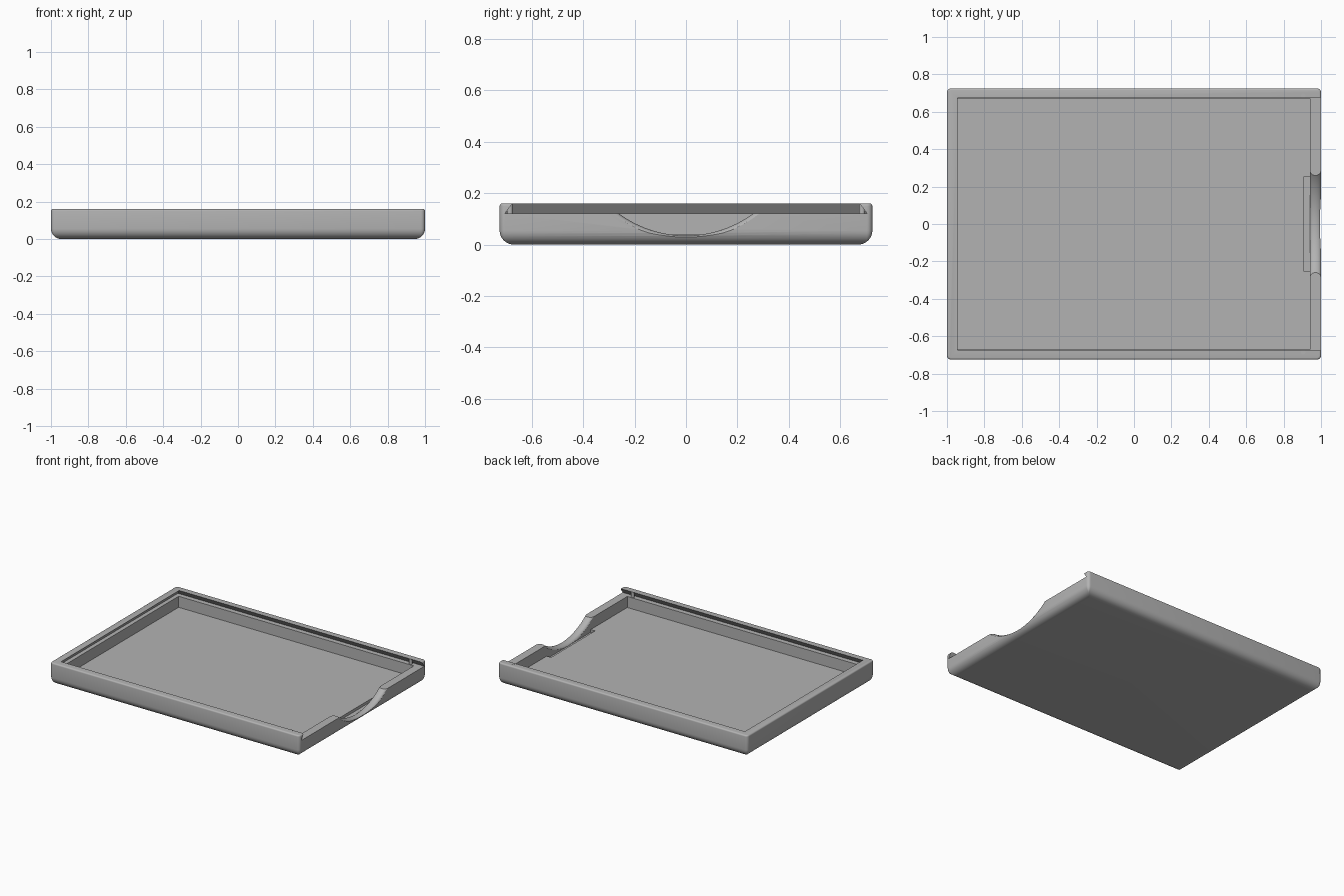
import bpy, bmesh, math

cube = bpy.data.objects.get("Cube")
if cube:
    bpy.data.objects.remove(cube, do_unlink=True)

grey = bpy.data.materials.new("plain grey")
grey.use_nodes = True
grey.diffuse_color = (0.45, 0.45, 0.45, 1)
grey.node_tree.nodes["Principled BSDF"].inputs["Base Color"].default_value = (0.45, 0.45, 0.45, 1)

HX, HY, HEIGHT = 1.0, 0.725, 0.16
LEDGE, FLOOR = 0.12, 0.04


def loft(name, rings):
    """Solid skinned through equal-length rings of points, capped at both ends."""
    bm = bmesh.new()
    loops = [[bm.verts.new(p) for p in ring] for ring in rings]
    n = len(loops[0])
    for a, b in zip(loops, loops[1:]):
        for i in range(n):
            j = (i + 1) % n
            bm.faces.new((a[i], a[j], b[j], b[i]))
    bm.faces.new(loops[0])
    bm.faces.new(loops[-1])
    bmesh.ops.recalc_face_normals(bm, faces=bm.faces)
    mesh = bpy.data.meshes.new(name)
    bm.to_mesh(mesh)
    bm.free()
    mesh.materials.append(grey)
    obj = bpy.data.objects.new(name, mesh)
    bpy.context.collection.objects.link(obj)
    return obj


def rect(x0, x1, hy, z):
    return [(x0, -hy, z), (x1, -hy, z), (x1, hy, z), (x0, hy, z)]


def rounded_rect(inset, z, steps=5):
    r = max(0.022 - inset, 0.003)
    cx, cy = HX - inset - r, HY - inset - r
    pts = []
    for k, (sx, sy) in enumerate([(1, 1), (-1, 1), (-1, -1), (1, -1)]):
        for i in range(steps + 1):
            a = math.pi / 2 * (k + i / steps)
            pts.append((sx * cx + r * math.cos(a), sy * cy + r * math.sin(a), z))
    return pts


# Tray body: large round on the bottom edge, small round on the top edge
rings = []
for radius, steps, base in ((0.055, 8, True), (0.01, 4, False)):
    for i in range(steps + 1):
        a = math.pi / 2 * i / steps
        if base:
            rings.append(rounded_rect(radius * (1 - math.sin(a)), radius * (1 - math.cos(a))))
        else:
            rings.append(rounded_rect(radius * (1 - math.cos(a)),
                                      HEIGHT - radius + radius * math.sin(a)))
tray = loft("tray_body", rings)


def notch_section(x, steps=40):
    """Shallow arc, widened towards both faces of the wall to round its edges."""
    t = min(abs(x - 0.97) / 0.03, 1)
    grow = 0.016 * (1 - math.sqrt(1 - t * t))
    r, span = 0.44 + grow, 0.95
    pts = []
    for i in range(steps + 1):
        a = span * (2 * i / steps - 1)
        pts.append((x, r * math.sin(a), 0.475 - r * math.cos(a)))
    return pts


# Cutters: cavity, dovetail lid channel, floor recess, finger notch
cutters = [
    loft("cavity_cutter", [rect(-0.945, 0.94, 0.67, FLOOR), rect(-0.945, 0.94, 0.67, 0.14)]),
    loft("lid_channel_cutter", [rect(-0.975, 1.1, 0.705, LEDGE),
                                rect(-0.945, 1.1, 0.675, HEIGHT),
                                rect(-0.945, 1.1, 0.675, 0.2)]),
    loft("recess_cutter", [rect(0.905, 0.94, 0.252, 0.02), rect(0.905, 0.94, 0.252, 0.06)]),
    loft("notch_cutter", [notch_section(0.939 + 0.062 * i / 12) for i in range(13)]
         + [notch_section(1.05)]),
]
bpy.context.view_layer.objects.active = tray
for cutter in cutters:
    mod = tray.modifiers.new(cutter.name, 'BOOLEAN')
    mod.operation = 'DIFFERENCE'
    mod.solver = 'EXACT'
    mod.object = cutter
    bpy.ops.object.modifier_apply(modifier=mod.name)
    bpy.data.objects.remove(cutter, do_unlink=True)

# Lid detent pins standing in the channel sides
pins = []
for side, name in ((1, "left_detent_pin"), (-1, "right_detent_pin")):
    pins.append(loft(name, [[(0.905 + 0.012 * math.cos(a), side * 0.685 + 0.012 * math.sin(a), z)
                             for a in (math.tau * i / 16 for i in range(16))]
                            for z in (LEDGE - 0.005, HEIGHT + 0.0005)]))

bpy.ops.object.select_all(action='DESELECT')
for obj in [tray] + pins:
    obj.select_set(True)
bpy.ops.object.shade_smooth_by_angle(angle=math.radians(30))
